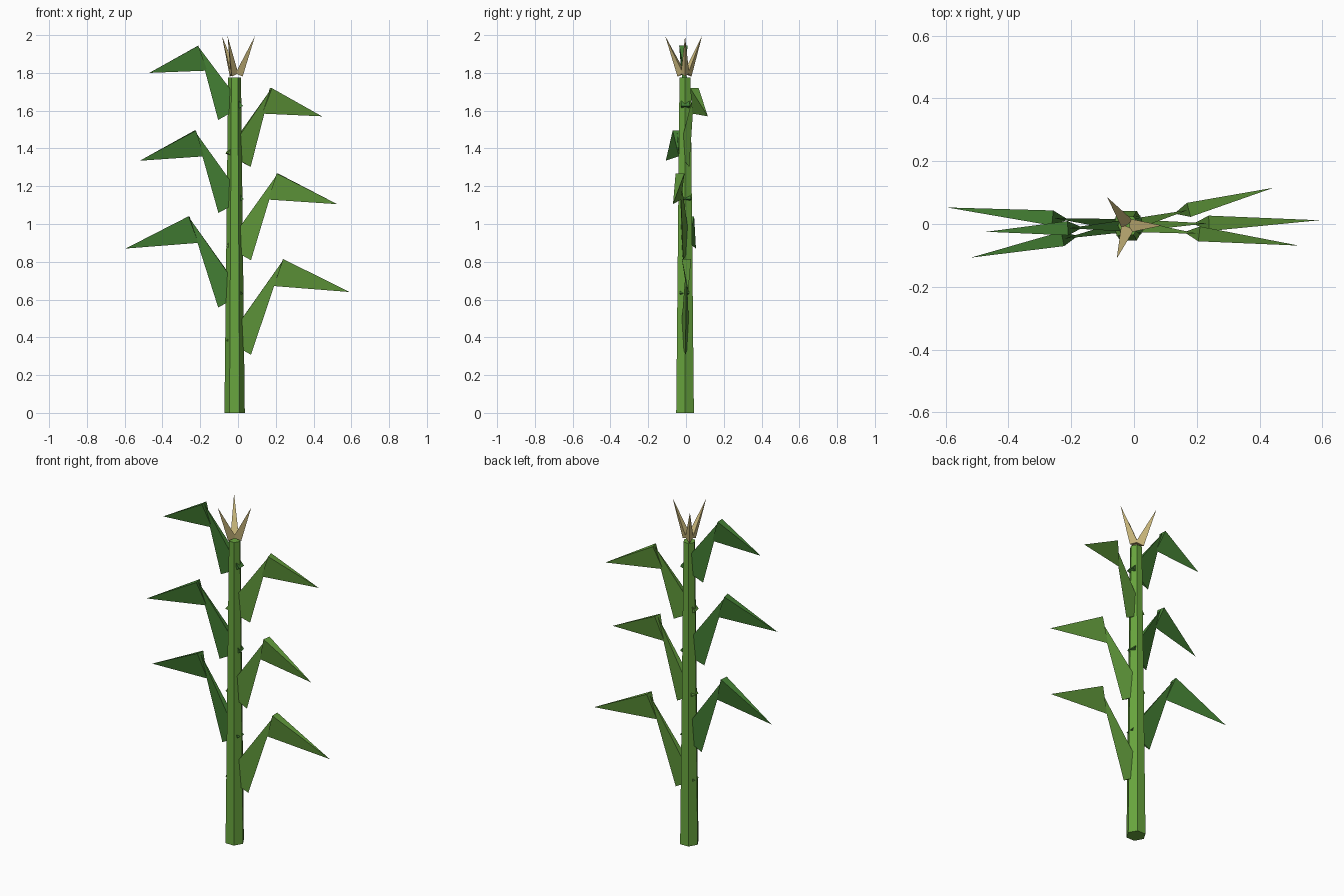
import bpy, bmesh, math
from mathutils import Vector

if "Cube" in bpy.data.objects:
    bpy.data.objects.remove(bpy.data.objects["Cube"])

AX, AY = -0.018, -0.005          # stalk axis


def material(name, rgb):
    m = bpy.data.materials.new(name)
    m.diffuse_color = (*rgb, 1)
    m.use_nodes = True
    m.node_tree.nodes["Principled BSDF"].inputs["Base Color"].default_value = m.diffuse_color
    return m


STALK = material("stalk_green", (0.138, 0.376, 0.048))
LIGHT = material("light_leaf_green", (0.122, 0.328, 0.045))
DARK = material("dark_leaf_green", (0.058, 0.216, 0.034))
TAN = material("tassel_tan", (0.62, 0.50, 0.21))


def finish(bm, name, mat):
    bmesh.ops.recalc_face_normals(bm, faces=bm.faces)
    me = bpy.data.meshes.new(name)
    bm.to_mesh(me)
    bm.free()
    me.materials.append(mat)
    ob = bpy.data.objects.new(name, me)
    bpy.context.collection.objects.link(ob)
    return ob


def spike(bm, base, tip, radius, squash):
    """Three-sided cone with one keel corner hanging down and a flattened width."""
    axis = (tip - base).normalized()
    side = axis.cross(Vector((0, 0, 1))).normalized()
    keel = side.cross(axis).normalized()
    if keel.z > 0:
        keel = -keel
    ring = []
    for i in range(3):
        a = math.tau * i / 3
        p = base + keel * math.cos(a) * radius + side * math.sin(a) * radius * squash
        ring.append(bm.verts.new(p))
    top = bm.verts.new(tip)
    bm.faces.new(ring)
    for i in range(3):
        bm.faces.new((ring[i], ring[(i + 1) % 3], top))


# Hexagonal tapering stalk
bm = bmesh.new()
bmesh.ops.create_cone(bm, cap_ends=True, segments=6, radius1=0.054, radius2=0.034, depth=1.775)
for v in bm.verts:
    r = math.hypot(v.co.x, v.co.y)
    a = round(math.atan2(v.co.y, v.co.x) / (math.pi / 6)) * math.pi / 6
    a = math.floor(a / (math.pi / 3) + 0.01) * math.pi / 3   # corners point along x
    v.co = (AX + r * math.cos(a), AY + r * math.sin(a), v.co.z + 0.8875)
finish(bm, "stalk", STALK)

# Leaves: base height, yaw, elbow reach, elbow height, tip reach, tip height
leaves = [
    (0.357, 1.6, 0.257, 0.815, 0.608, 0.64),
    (0.607, 174.3, 0.243, 1.042, 0.580, 0.87),
    (0.857, -6.7, 0.228, 1.270, 0.547, 1.105),
    (1.107, 191.5, 0.214, 1.497, 0.512, 1.335),
    (1.350, 14.6, 0.200, 1.722, 0.478, 1.57),
    (1.600, 182.5, 0.194, 1.948, 0.452, 1.80),
]
for n, (z, yaw, er, ez, tr, tz) in enumerate(leaves):
    yaw = math.radians(yaw)

    def at(r, h):
        return Vector((AX + r * math.cos(yaw), AY + r * math.sin(yaw), h))

    bm = bmesh.new()
    spike(bm, at(0, z), at(er - 0.004, ez - 0.012), 0.1, 0.28)           # rising stem half
    spike(bm, at(er - 0.017, ez - 0.048), at(tr, tz), 0.101 - 0.0015 * n, 0.28)  # drooping blade
    finish(bm, f"leaf_{n + 1}", DARK if n % 2 else LIGHT)

# Tassel of three spikes
for n, (x, y) in enumerate([(0.09, -0.005), (-0.085, 0.085), (-0.055, -0.11)]):
    tip = Vector((x, y, 1.995))
    out = Vector((x - AX, y - AY, 0)).normalized()
    bm = bmesh.new()
    spike(bm, Vector((AX, AY, 1.792)) + out * 0.017, tip, 0.028, 0.9)
    finish(bm, f"tassel_{n + 1}", TAN)
